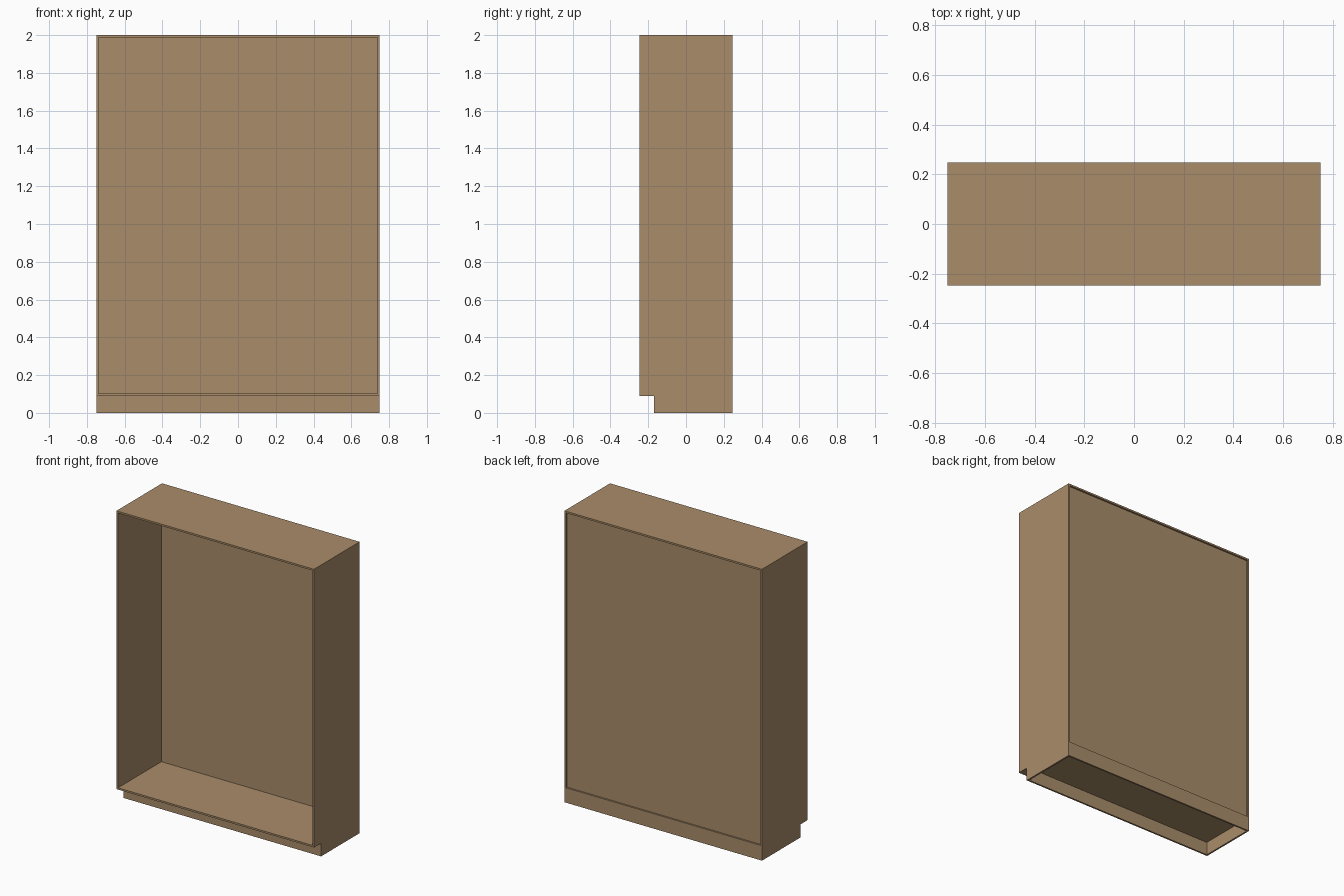
import bpy, bmesh

cube = bpy.data.objects.get("Cube")
if cube:
    bpy.data.objects.remove(cube, do_unlink=True)

wood = bpy.data.materials.new("tan wood")
wood.use_nodes = True
tan = (0.40, 0.265, 0.142, 1)
wood.diffuse_color = tan
wood.node_tree.nodes["Principled BSDF"].inputs["Base Color"].default_value = tan

W, D, H = 0.75, 0.247, 2.0      # half width, half depth, height
T = 0.012                       # board thickness
KICK_Z, KICK_Y = 0.09, -0.17    # toe recess
RECESS = 0.012                  # back panel inset


def board(name, profile, x0, x1):
    """Extrude a (y, z) profile along x."""
    bm = bmesh.new()
    face = bm.faces.new([bm.verts.new((x0, y, z)) for y, z in profile])
    ext = bmesh.ops.extrude_face_region(bm, geom=[face])
    moved = [v for v in ext["geom"] if isinstance(v, bmesh.types.BMVert)]
    bmesh.ops.translate(bm, verts=moved, vec=(x1 - x0, 0, 0))
    bmesh.ops.recalc_face_normals(bm, faces=bm.faces)
    mesh = bpy.data.meshes.new(name)
    bm.to_mesh(mesh)
    bm.free()
    mesh.materials.append(wood)
    obj = bpy.data.objects.new(name, mesh)
    bpy.context.collection.objects.link(obj)


def rect(y0, y1, z0, z1):
    return [(y0, z0), (y1, z0), (y1, z1), (y0, z1)]


# Side panels, notched at the front foot
side = [(KICK_Y, 0), (D, 0), (D, H), (-D, H), (-D, KICK_Z), (KICK_Y, KICK_Z)]
board("right_side", side, -W, -W + T)
board("left_side", side, W - T, W)

# Boards fitted between the sides
inner = W - T
back_y = D - RECESS
floor_z = KICK_Z + T
for name, profile in {
    "top_panel": rect(-D, D, H - T, H),
    "floor_panel": rect(-D, D, KICK_Z, floor_z),
    "back_panel": rect(back_y - T, back_y, floor_z, H - T),
    "toe_board": rect(KICK_Y, KICK_Y + T, 0, KICK_Z),
    "back_plinth": rect(D - T, D, 0, KICK_Z),
}.items():
    board(name, profile, -inner, inner)
